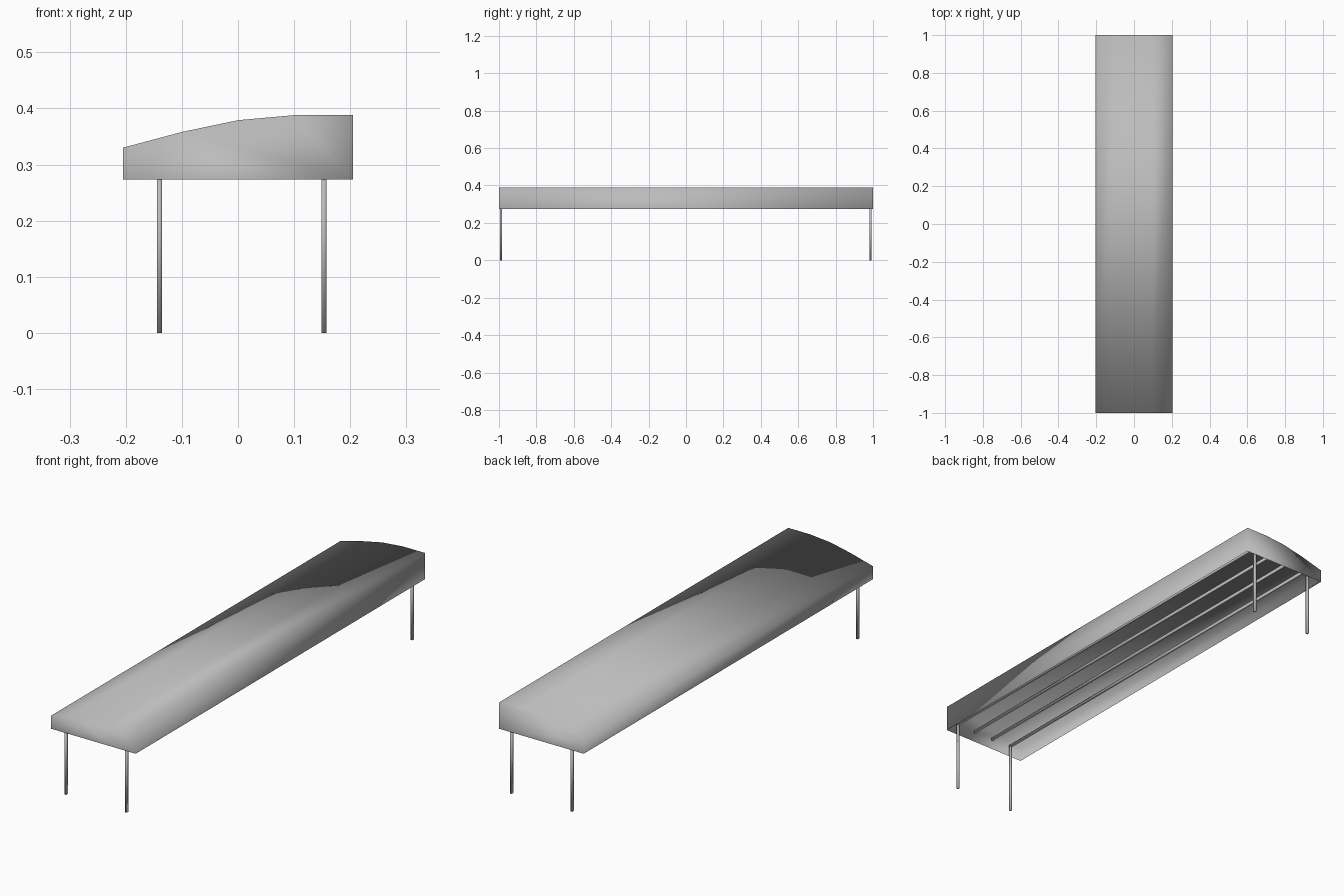
import bpy, bmesh

cube = bpy.data.objects.get("Cube")
if cube:
    bpy.data.objects.remove(cube, do_unlink=True)

# One plain grey for the whole shelter
grey = bpy.data.materials.new("plain grey")
grey.use_nodes = True
colour = (0.5, 0.5, 0.5, 1)
grey.diffuse_color = colour
grey.node_tree.nodes["Principled BSDF"].inputs["Base Color"].default_value = colour


def finish(name, bm):
    """Turn a bmesh into a smooth shaded grey object."""
    bmesh.ops.recalc_face_normals(bm, faces=bm.faces)
    for face in bm.faces:
        face.smooth = True
    mesh = bpy.data.meshes.new(name)
    bm.to_mesh(mesh)
    bm.free()
    mesh.materials.append(grey)
    obj = bpy.data.objects.new(name, mesh)
    bpy.context.collection.objects.link(obj)
    return obj


def box(name, low, high):
    """Box between two opposite corners."""
    bm = bmesh.new()
    bmesh.ops.create_cube(bm, size=1)
    for v in bm.verts:
        v.co = [l + (c + 0.5) * (h - l) for c, l, h in zip(v.co, low, high)]
    return finish(name, bm)


# Canopy: curved roof with side and end skirts, open underneath
HALF, RIM = 0.205, 0.273
profile = [(-HALF, RIM), (-HALF, 0.33), (-0.1, 0.358), (0, 0.379),
           (0.1, 0.388), (HALF, 0.388), (HALF, RIM)]
bm = bmesh.new()
front = [bm.verts.new((x, -1, z)) for x, z in profile]
back = [bm.verts.new((x, 1, z)) for x, z in profile]
bm.faces.new(front)
bm.faces.new(back)
for i in range(len(profile) - 1):
    bm.faces.new((front[i], front[i + 1], back[i + 1], back[i]))
finish("canopy", bm)

# Lengthwise rails under the roof, the outer two above the legs
T = 0.0045
left, right = 0.153, -0.14
for i in range(4):
    x = right + (left - right) * i / 3
    box(f"rail_{i + 1}", (x - T, -0.995, 0.311), (x + T, 0.995, 0.322))

# Four thin legs
for side, x in (("left", left), ("right", right)):
    for end, y in (("front", -0.989), ("back", 0.987)):
        box(f"{end}_{side}_leg", (x - T, y - 0.006, 0), (x + T, y + 0.006, 0.315))
